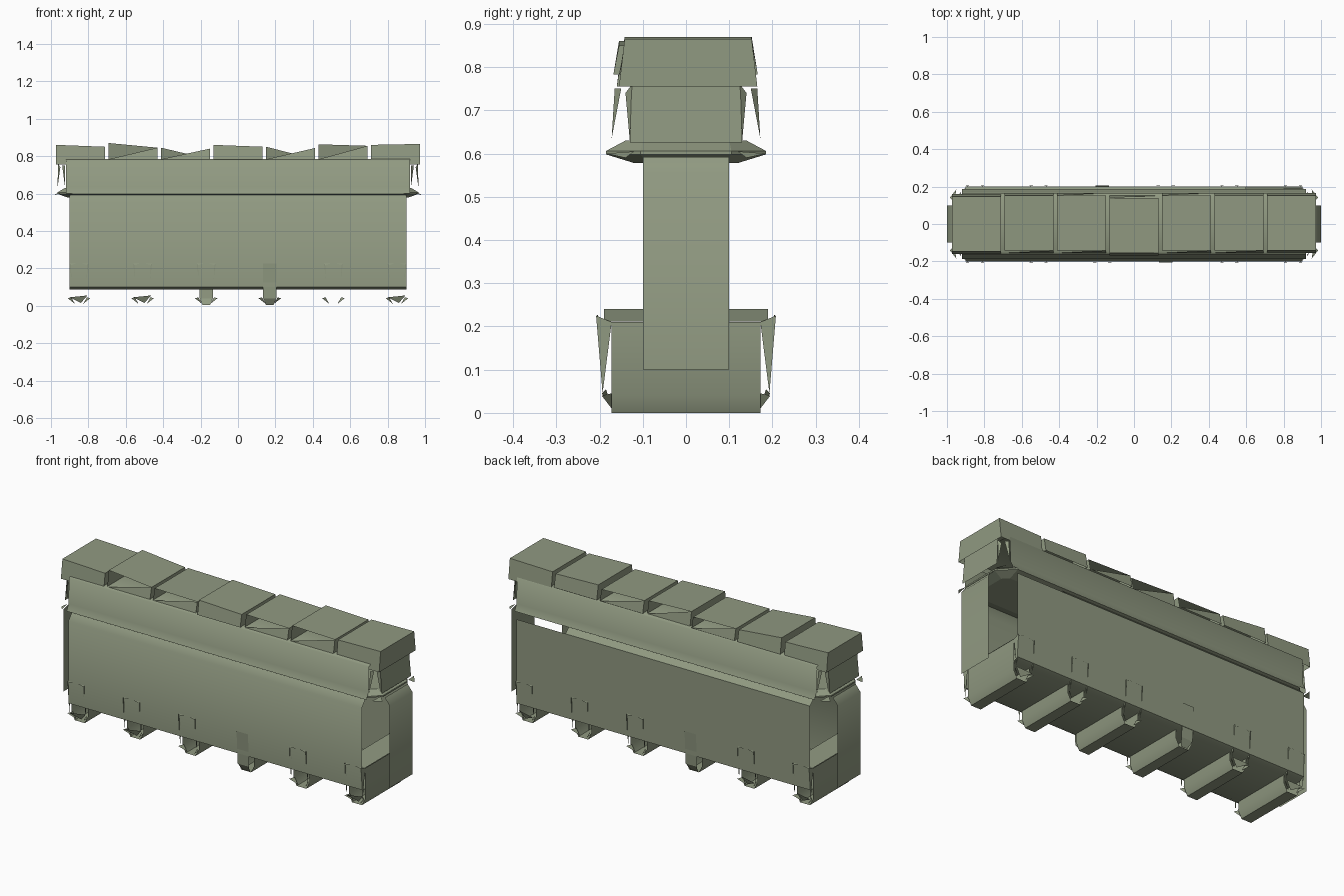
import bpy
import math

if "Cube" in bpy.data.objects:
    bpy.data.objects.remove(bpy.data.objects["Cube"])

COLOR = (0.28, 0.32, 0.22, 1)
stone = bpy.data.materials.new("grey_green_stone")
stone.use_nodes = True
stone.diffuse_color = COLOR
stone.node_tree.nodes["Principled BSDF"].inputs["Base Color"].default_value = COLOR


def build(name, verts, faces, smooth=0):
    mesh = bpy.data.meshes.new(name)
    mesh.from_pydata(verts, [], faces)
    mesh.materials.append(stone)
    if smooth:
        mesh.shade_smooth()
        mesh.set_sharp_from_angle(angle=math.radians(smooth))
    obj = bpy.data.objects.new(name, mesh)
    bpy.context.collection.objects.link(obj)


def sheet(name, *verts):
    """One flat panel."""
    build(name, verts, [tuple(range(len(verts)))])


def strip(name, profile, x0, x1):
    """Open y-z profile swept along x."""
    n = len(profile)
    verts = [(x, y, z) for x in (x0, x1) for y, z in profile]
    build(name, verts, [(i, i + 1, n + i + 1, n + i) for i in range(n - 1)], 60)


def octagon(hx, hy, cut, z):
    return [(hx, cut - hy, z), (hx, hy - cut, z), (hx - cut, hy, z), (cut - hx, hy, z),
            (-hx, hy - cut, z), (-hx, cut - hy, z), (cut - hx, -hy, z), (hx - cut, -hy, z)]


def loft(name, rings):
    """Closed solid through stacked octagons."""
    verts = [v for ring in rings for v in octagon(*ring)]
    faces = [tuple(reversed(range(8))), tuple(range(len(verts) - 8, len(verts)))]
    for r in range(0, len(verts) - 8, 8):
        for i in range(8):
            j = (i + 1) % 8
            faces.append((r + i, r + j, r + 8 + j, r + 8 + i))
    build(name, verts, faces)


# Long wall panels and floor, open at the four corners
strip("front_wall", [(-.2, .1), (-.2, .555), (-.17, .592)], -.9, .9)
strip("back_wall", [(.2, .1), (.2, .565)], -.9, .9)
strip("back_wall_slope", [(.2, .565), (.17, .592)], -.9, .6)
strip("wall_floor", [(-.2, .1), (-.17, .087), (.17, .087), (.2, .1)], -.9, .9)

# End panels with a sloped top edge, and the parapet ends above them
for side, s in (("left", 1), ("right", -1)):
    build(side + "_end_panel",
          [(x * s, y * s, z) for x, z in ((1, .1), (1, .555), (.97, .592)) for y in (-.1, .1)],
          [(0, 1, 3, 2), (2, 3, 5, 4)], 60)
    sheet(side + "_parapet_end", (s * .97, -.13 * s, .625), (s * .97, .13 * s, .625),
          (s * .96, .125 * s, .775), (s * .96, -.125 * s, .775))

# Ledge, and the parapet shell open at its corners
loft("ledge", [(.91, .12, .03, .578), (.965, .185, .08, .598),
               (.965, .185, .08, .606), (.925, .14, .04, .63)])
half = [(.188, .6), (.171, .635), (.166, .775), (.15, .785)]
strip("parapet", [(-y, z) for y, z in half] + half[::-1], -.92, .92)

# Loose corner splinters beside the parapet
for sx in (1, -1):
    for sy in (1, -1):
        sheet("corner_splinter", (sx * .925, sy * .165, .75),
              (sx * .94, sy * .15, .75), (sx * .925, sy * .172, .635))
        sheet("end_splinter", (sx * .962, sy * .125, .76),
              (sx * .95, sy * .14, .74), (sx * .965, sy * .13, .63))
        sheet("ledge_splinter", (sx * .96, sy * .12, .605),
              (sx * .985, sy * .14, .59), (sx * .95, sy * .185, .6))

# Seven cap stones: top heights at both edges, y shift, broken front, broken back
caps = [(.86, .85, 0, 0, 0), (.87, .845, .005, 1, 0), (.845, .84, .005, 1, 1),
        (.86, .85, -.008, 0, 1), (.85, .843, .005, 1, 1), (.863, .855, .006, 1, 0),
        (.86, .865, .005, 0, 0)]
for i, (za, zb, dy, front_broken, back_broken) in enumerate(caps):
    c = (i - 3) * .281
    zlow = .755 if i in (0, 6) else .783
    verts = []
    for x, zt in ((c - .131, za), (c + .131, zb)):
        verts += [(x, dy - .16, zlow), (x, dy + .16, zlow),
                  (x, dy + .147, zt), (x, dy - .147, zt)]
    front = (0, 4, 7) if front_broken else (0, 4, 7, 3)
    back = (1, 2, 5) if back_broken else (1, 2, 6, 5)
    build("cap_stone", verts, [(0, 3, 2, 1), (4, 5, 6, 7), (2, 3, 7, 6), front, back])

# Six cross braces wrapped under the wall, with broken ends
for i in range(6):
    c = (i - 2.5) * .34
    out = 1 if c > 0 else -1
    # trough running front to back
    section = [(-.05, .21), (-.05, .04), (-.03, 0), (.03, 0), (.05, .04), (.05, .21)]
    verts = [(c + x, y, z) for y in (-.172, .172) for x, z in section]
    build("brace", verts, [(k, k + 1, k + 7, k + 6) for k in range(5)], 60)
    sheet("brace_top", (c - out * .05, -.19, .24), (c + out * .05, -.19, .212),
          (c + out * .05, .19, .212), (c - out * .05, .19, .24))
    for s in (-1, 1):
        if i == (3 if s < 0 else 2):
            # surviving strap
            sheet("brace_strap", (c - .035, s * .206, .225), (c + .035, s * .206, .225),
                  (c + .035, s * .195, .04), (c - .035, s * .195, .04))
            sheet("brace_strap_toe", (c - .035, s * .195, .04), (c + .035, s * .195, .04),
                  (c + .02, s * .172, .003), (c - .02, s * .172, .003))
            continue
        if i in (0, 1, 5):
            # larger toe fragment
            sheet("brace_toe_shard", (c - .05, s * .195, .045),
                  (c + .045, s * .185, .055), (c + .01, s * .172, .015))
        for e in (-1, 1):
            # slivers left from the strap
            sheet("brace_sliver", (c + e * .05, s * .205, .222),
                  (c + e * .044, s * .205, .222), (c + e * .04, s * .201, .14))
            sheet("brace_sliver_top", (c + e * .05, s * .203, .226),
                  (c + e * .012, s * .206, .226), (c + e * .045, s * .206, .218))
            sheet("brace_shard", (c + e * .06, s * .195, .04),
                  (c + e * .022, s * .172, .01), (c + e * .042, s * .172, .045))
            sheet("brace_side_shard", (c + e * .05, s * .172, .21), (c + e * .05, s * .208, .225),
                  (c + e * .05, s * .193, .045))
